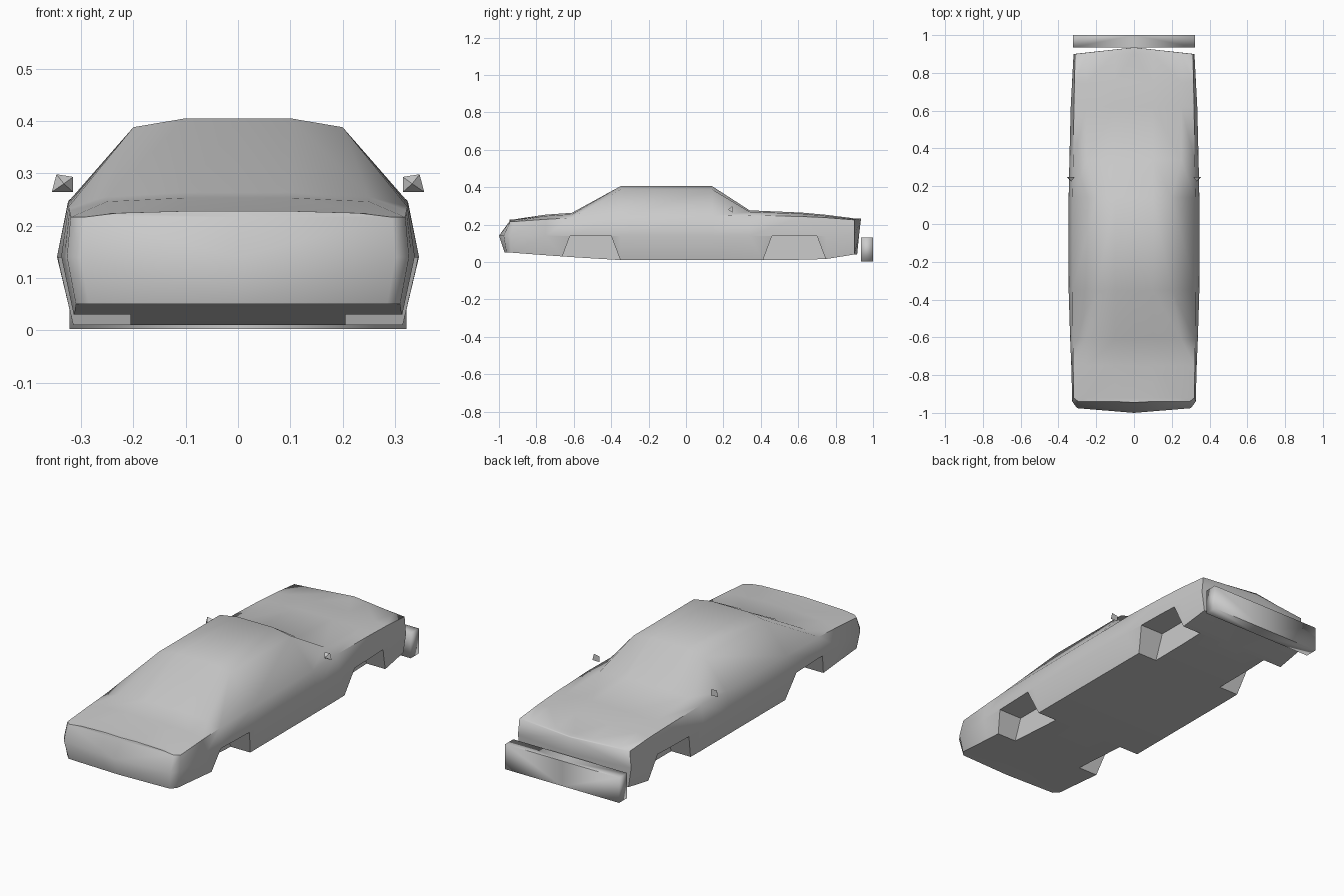
import bpy, bmesh, math

if "Cube" in bpy.data.objects:
    bpy.data.objects.remove(bpy.data.objects["Cube"], do_unlink=True)

grey = bpy.data.materials.new("body grey")
grey.use_nodes = True
grey.diffuse_color = (0.6, 0.6, 0.6, 1)
grey.node_tree.nodes["Principled BSDF"].inputs["Base Color"].default_value = (0.6, 0.6, 0.6, 1)


def finish(bm, name, smooth=None):
    bmesh.ops.recalc_face_normals(bm, faces=bm.faces)
    mesh = bpy.data.meshes.new(name)
    bm.to_mesh(mesh)
    bm.free()
    ob = bpy.data.objects.new(name, mesh)
    bpy.context.collection.objects.link(ob)
    mesh.materials.append(grey)
    bpy.ops.object.select_all(action="DESELECT")
    ob.select_set(True)
    bpy.context.view_layer.objects.active = ob
    if smooth:
        bpy.ops.object.shade_smooth_by_angle(angle=math.radians(smooth))
    return ob


def loft(rings):
    """Skin one half from a list of open rings, then mirror and weld it."""
    bm = bmesh.new()
    for side in (1, -1):
        rows = [[bm.verts.new((side * x, y, z)) for x, y, z in r] for r in rings]
        for a, b in zip(rows, rows[1:]):
            for i in range(len(a) - 1):
                bm.faces.new((a[i], a[i + 1], b[i + 1], b[i]))
    bmesh.ops.remove_doubles(bm, verts=bm.verts, dist=0.0005)
    bmesh.ops.dissolve_degenerate(bm, edges=bm.edges, dist=0.0005)
    return bm


def ring(y, floor, xf, xm, xb, zb, xs, zs, zt, dy=(0, 0, 0), squeeze=1):
    """Half section: floor, waist, belt line, shoulder and crown; dy slants the ends."""
    pts = [(0, floor, 0), (xf, floor, 0), (xm, 0.14, 1), (xb, zb, 2),
           (xs, zs, 2), (0.1, zt, 2), (0, zt, 2)]
    return [(x * squeeze, y + dy[k], z) for x, z, k in pts]


nose = (0.05, 0.31, 0.327, 0.32, 0.216, 0.25, 0.224, 0.228)
tail = (0.04, 0.305, 0.32, 0.312, 0.225, 0.25, 0.229, 0.233)
body = finish(loft([
    ring(-0.945, *nose, dy=(-0.025, -0.055, 0), squeeze=0),
    ring(-0.94, *nose, dy=(-0.02, -0.035, 0), squeeze=0.92),
    ring(-0.92, *nose, dy=(-0.015, -0.02, 0)),
    ring(-0.75, 0.036, 0.312, 0.332, 0.322, 0.228, 0.25, 0.246, 0.253),
    ring(-0.61, 0.026, 0.315, 0.338, 0.324, 0.236, 0.25, 0.255, 0.263),
    ring(-0.35, 0.01, 0.315, 0.346, 0.325, 0.24, 0.2, 0.388, 0.405),
    ring(0.14, 0.01, 0.315, 0.346, 0.325, 0.245, 0.2, 0.388, 0.405),
    ring(0.34, 0.01, 0.315, 0.342, 0.322, 0.25, 0.25, 0.268, 0.276),
    ring(0.62, 0.012, 0.312, 0.335, 0.318, 0.243, 0.25, 0.258, 0.264),
    ring(0.75, 0.016, 0.31, 0.328, 0.315, 0.237, 0.25, 0.246, 0.252),
    ring(0.9, *tail),
    ring(0.935, *tail, dy=(-0.02, -0.01, 0), squeeze=0),
]), "car_body")

# Wheel wells: trapezoid prisms cut from each side
bm = bmesh.new()
for y0, y1 in ((-0.62, -0.4), (0.46, 0.7)):
    for side in (1, -1):
        outline = [(y0 - 0.09, -0.1), (y0, 0.139), (y1, 0.139), (y1 + 0.09, -0.1)]
        a, b = ([bm.verts.new((side * x, y, z)) for y, z in outline] for x in (0.205, 0.5))
        bm.faces.new(a)
        bm.faces.new(b)
        for i in range(4):
            j = (i + 1) % 4
            bm.faces.new((a[i], a[j], b[j], b[i]))
cutter = finish(bm, "wheel_well_cutter")
cut = body.modifiers.new("wheel wells", "BOOLEAN")
cut.operation = "DIFFERENCE"
cut.solver = "EXACT"
cut.object = cutter
bpy.context.view_layer.objects.active = body
bpy.ops.object.modifier_apply(modifier=cut.name)
bpy.data.objects.remove(cutter, do_unlink=True)
body.select_set(True)
bpy.ops.object.shade_smooth_by_angle(angle=math.radians(60))

# Separate bumper bar across the +y end
finish(loft([[(x, y, z) for y, z in ((0.935, 0.002), (1.0, 0.002), (1.0, 0.13),
                                     (0.935, 0.13), (0.935, 0.002))]
             for x in (0, 0.322)] + [[(0.322, 0.935, 0.002), (0.322, 1.0, 0.002),
                                      (0.322, 1.0, 0.13), (0.322, 0.935, 0.13),
                                      (0.322, 0.935, 0.002)]]), "end_bumper", 30)
bumper = bpy.data.objects["end_bumper"]
bm = bmesh.new()
bm.from_mesh(bumper.data)
bmesh.ops.holes_fill(bm, edges=bm.edges, sides=4)
bm.to_mesh(bumper.data)
bm.free()

# Wing mirrors: small pyramids pointing to -y
for side, name in ((1, "left_mirror"), (-1, "right_mirror")):
    bm = bmesh.new()
    tip = bm.verts.new((side * 0.333, 0.225, 0.28))
    back = [bm.verts.new((side * x, 0.248, z)) for x, z in
            ((0.315, 0.293), (0.315, 0.264), (0.356, 0.264), (0.347, 0.298))]
    bm.faces.new(back)
    for i in range(4):
        bm.faces.new((back[i], back[(i + 1) % 4], tip))
    finish(bm, name)
